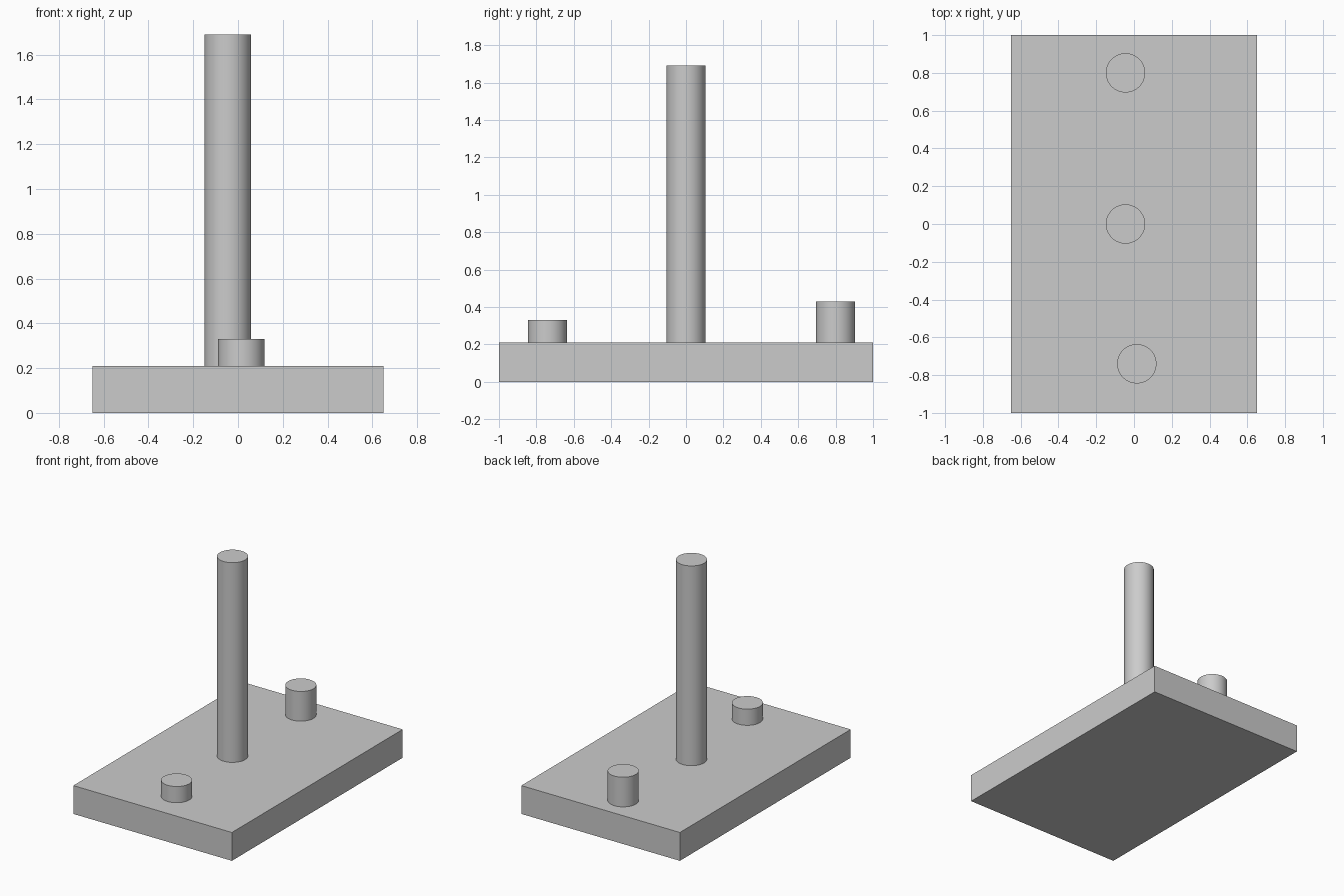
import bpy
import math

cube = bpy.data.objects.get("Cube")
if cube:
    bpy.data.objects.remove(cube, do_unlink=True)

# Single grey material
grey = bpy.data.materials.new("plain grey")
grey.use_nodes = True
colour = (0.6, 0.6, 0.6, 1)
grey.diffuse_color = colour
grey.node_tree.nodes["Principled BSDF"].inputs["Base Color"].default_value = colour

BASE_TOP = 0.21
RADIUS = 0.104
SINK = 0.02

# Rectangular base plate
bpy.ops.mesh.primitive_cube_add(size=1, location=(0, 0, BASE_TOP / 2))
base = bpy.context.object
base.name = "base_plate"
base.scale = (1.3, 2, BASE_TOP)
bpy.ops.object.transform_apply(location=False, rotation=False, scale=True)
base.data.materials.append(grey)


def add_post(name, x, y, top):
    """Round post rising from just inside the base plate."""
    bottom = BASE_TOP - SINK
    bpy.ops.mesh.primitive_cylinder_add(
        vertices=64, radius=RADIUS, depth=top - bottom,
        location=(x, y, (top + bottom) / 2))
    post = bpy.context.object
    post.name = name
    post.data.materials.append(grey)
    bpy.ops.object.shade_smooth_by_angle(angle=math.radians(30))


# Tall centre post and the two short pegs
add_post("centre_post", -0.045, 0, 1.69)
add_post("back_peg", -0.045, 0.8, 0.43)
add_post("front_peg", 0.015, -0.74, 0.33)
